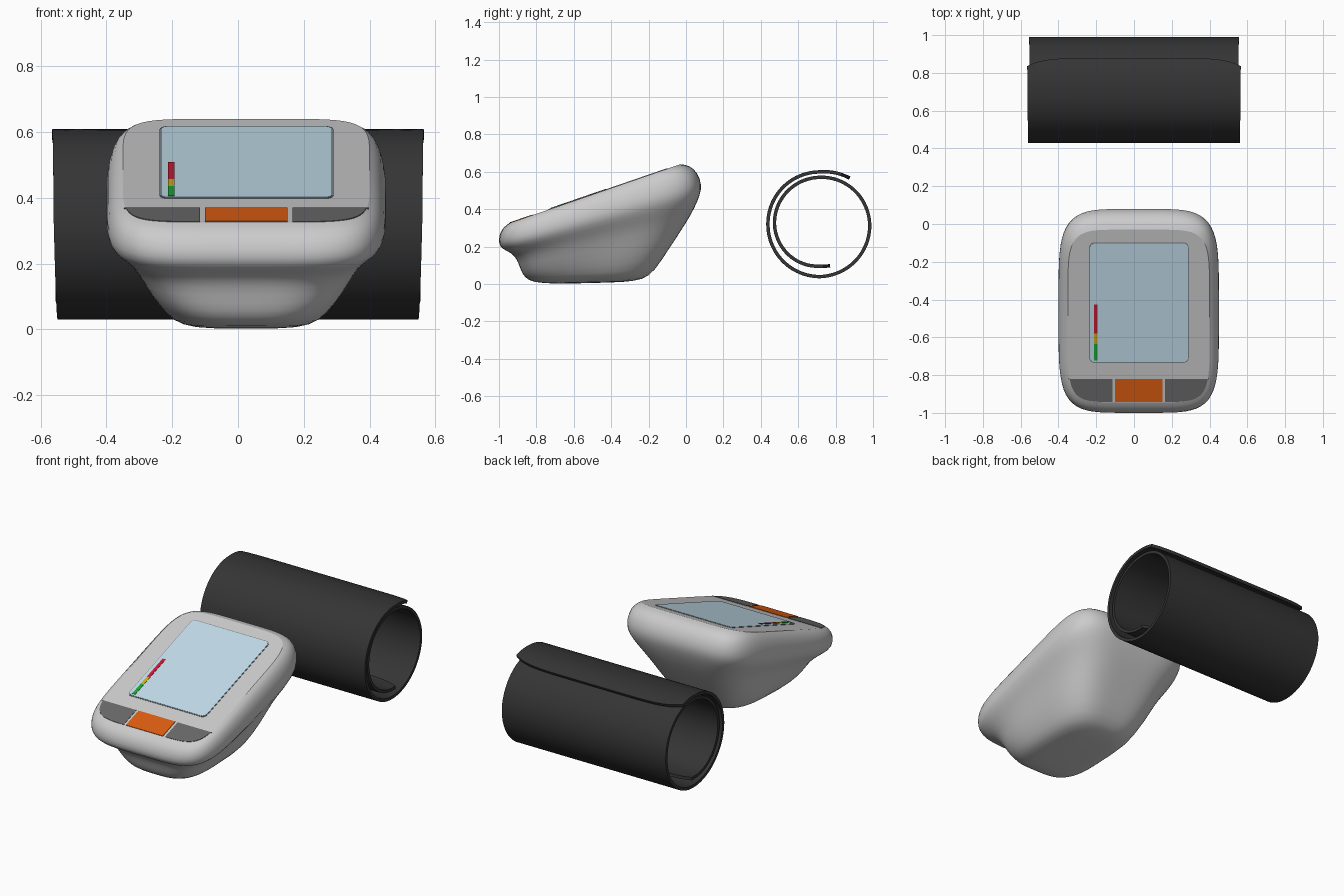
import bpy, bmesh, math

if "Cube" in bpy.data.objects:
    bpy.data.objects.remove(bpy.data.objects["Cube"])

CX = 0.025  # centre line of the monitor body


def material(name, rgb):
    m = bpy.data.materials.new(name)
    m.diffuse_color = (*rgb, 1)
    m.use_nodes = True
    m.node_tree.nodes["Principled BSDF"].inputs["Base Color"].default_value = m.diffuse_color
    return m


def finish(name, bm, mat=None, angle=None):
    bmesh.ops.recalc_face_normals(bm, faces=bm.faces)
    me = bpy.data.meshes.new(name)
    bm.to_mesh(me)
    bm.free()
    ob = bpy.data.objects.new(name, me)
    bpy.context.collection.objects.link(ob)
    if mat:
        me.materials.append(mat)
    if angle:
        bpy.ops.object.select_all(action='DESELECT')
        ob.select_set(True)
        bpy.context.view_layer.objects.active = ob
        bpy.ops.object.shade_smooth_by_angle(angle=math.radians(angle))
    return ob


def superellipse(t, n):
    c, s = math.cos(t), math.sin(t)
    r = (abs(c) ** n + abs(s) ** n) ** (-1 / n)
    return c * r, s * r


def lerp_keys(keys, a):
    for (a0, v0), (a1, v1) in zip(keys, keys[1:]):
        if a <= a1:
            return v0 + (v1 - v0) * (a - a0) / (a1 - a0)
    return keys[-1][1]


# Monitor body: tilted rounded-rectangle rings
# front y, front z, back y, back z, half width, squareness
RINGS = [
    (-0.945, 0.325, -0.03, 0.640, 0.375, 6.5),
    (-0.977, 0.303, 0.02, 0.634, 0.400, 6),
    (-0.998, 0.265, 0.062, 0.595, 0.420, 5.5),
    (-1.003, 0.215, 0.085, 0.530, 0.428, 5),
    (-0.980, 0.185, 0.075, 0.475, 0.415, 5),
    (-0.930, 0.165, 0.045, 0.405, 0.375, 4.5),
    (-0.903, 0.130, 0.00, 0.325, 0.338, 4),
    (-0.885, 0.080, -0.09, 0.190, 0.298, 4),
    (-0.865, 0.035, -0.17, 0.065, 0.245, 3.6),
    (-0.820, 0.008, -0.23, 0.022, 0.200, 3.2),
    (-0.700, 0.000, -0.34, 0.008, 0.120, 3),
]
N = 64
bm = bmesh.new()
crease = bm.edges.layers.float.new("crease_edge")
rings = []
for fy, fz, by, bz, hw, n in RINGS:
    ring = []
    for i in range(N):
        u, v = superellipse(2 * math.pi * i / N, n)
        k = (v + 1) / 2
        ring.append(bm.verts.new((CX + u * hw, fy + (by - fy) * k, fz + (bz - fz) * k)))
    rings.append(ring)
for a, b in zip(rings, rings[1:]):
    for i in range(N):
        j = (i + 1) % N
        bm.faces.new((a[i], a[j], b[j], b[i]))
top = bm.faces.new(rings[0])
bm.faces.new(rings[-1])
for e in top.edges:
    e[crease] = 1
    e.smooth = False
for f in bm.faces:
    f.smooth = True
body = finish("monitor_body", bm)
sub = body.modifiers.new("smooth", 'SUBSURF')
sub.levels = sub.render_levels = 1


# Thin panels lying on the sloping top face
def panel(name, outline, lift, mat):
    bm = bmesh.new()
    layers = []
    for off in (-0.006, lift):
        layers.append([bm.verts.new((x, y - 0.32 * off, 0.325 + (y + 0.945) * 0.3443 + off))
                       for x, y in outline])
    lo, hi = layers
    bm.faces.new(lo[::-1])
    bm.faces.new(hi)
    for i in range(len(lo)):
        j = (i + 1) % len(lo)
        bm.faces.new((lo[i], lo[j], hi[j], hi[i]))
    return finish(name, bm, mat)


def rounded(x0, x1, y0, y1, r):
    pts = []
    for cx, cy, a in ((x1 - r, y1 - r, 0), (x0 + r, y1 - r, 90),
                      (x0 + r, y0 + r, 180), (x1 - r, y0 + r, 270)):
        for k in range(6):
            t = math.radians(a + 18 * k)
            pts.append((cx + r * math.cos(t), cy + r * math.sin(t)))
    return pts


def rect(x0, x1, y0, y1):
    return [(x0, y0), (x1, y0), (x1, y1), (x0, y1)]


dark = material("dark_grey", (0.14, 0.14, 0.14))
frame = material("screen_edge", (0.2, 0.24, 0.27))
blue = material("screen_blue", (0.54, 0.72, 0.83))
orange = material("button_orange", (0.72, 0.11, 0.006))
red = material("bar_red", (0.6, 0.01, 0.03))
yellow = material("bar_yellow", (0.65, 0.42, 0.01))
green = material("bar_green", (0.01, 0.4, 0.03))

panel("screen_frame", rounded(-0.238, 0.290, -0.735, -0.097, 0.028), 0.0015, frame)
panel("screen", rounded(-0.234, 0.286, -0.730, -0.102, 0.025), 0.003, blue)
for name, y0, y1, mat in (("green_bar", -0.72, -0.635, green),
                          ("yellow_bar", -0.635, -0.577, yellow),
                          ("red_bar", -0.577, -0.425, red)):
    panel(name, rect(-0.213, -0.193, y0, y1), 0.005, mat)
panel("start_button", rect(-0.10, 0.15, -0.942, -0.82), 0.003, orange)

# Dark side strips follow the rounded corners of the top face
for side, name in ((-1, "left_strip"), (1, "right_strip")):
    pts = [(CX + side * 0.372, -0.82)]
    for k in range(91):
        u, v = superellipse(math.radians(k), 6.5)
        x, y = u * 0.373, -0.4875 - v * 0.455
        if y < -0.822 and x > 0.142:
            pts.append((CX + side * x, y))
    pts += [(CX + side * 0.14, -0.942), (CX + side * 0.14, -0.82)]
    panel(name, pts, 0.002, dark)

# Arm cuff: a rolled sheet with rounded flap corners
RADIUS = [(50, 0.295), (58, 0.293), (90, 0.279), (180, 0.277), (270, 0.281), (360, 0.267),
          (450, 0.250), (540, 0.242), (630, 0.225), (644, 0.229)]
HALF = [(50, 0.566), (180, 0.560), (270, 0.548), (360, 0.556), (450, 0.550), (644, 0.555)]
ROWS, COLS = 150, 24
bm = bmesh.new()
grid = []
for i in range(ROWS + 1):
    row = []
    for j in range(COLS + 1):
        s = math.sin(math.pi * (j / COLS - 0.5))  # columns crowd toward the ends
        inset = 9 * abs(s) ** 7
        a0, a1 = 57 + inset, 644 - inset
        a = a0 + (a1 - a0) * i / ROWS
        r, t = lerp_keys(RADIUS, a), math.radians(a)
        row.append(bm.verts.new((s * lerp_keys(HALF, a), 0.715 + r * math.cos(t),
                                 0.32 + r * math.sin(t))))
    grid.append(row)
for a, b in zip(grid, grid[1:]):
    for j in range(COLS):
        bm.faces.new((a[j], a[j + 1], b[j + 1], b[j]))
cuff = finish("arm_cuff", bm, material("cuff_black", (0.035, 0.035, 0.035)))
solid = cuff.modifiers.new("thickness", 'SOLIDIFY')
solid.thickness = 0.018
solid.offset = 0
bpy.context.view_layer.objects.active = cuff
cuff.select_set(True)
bpy.ops.object.modifier_apply(modifier=solid.name)
bpy.ops.object.select_all(action='DESELECT')
cuff.select_set(True)
bpy.ops.object.shade_smooth_by_angle(angle=math.radians(35))
